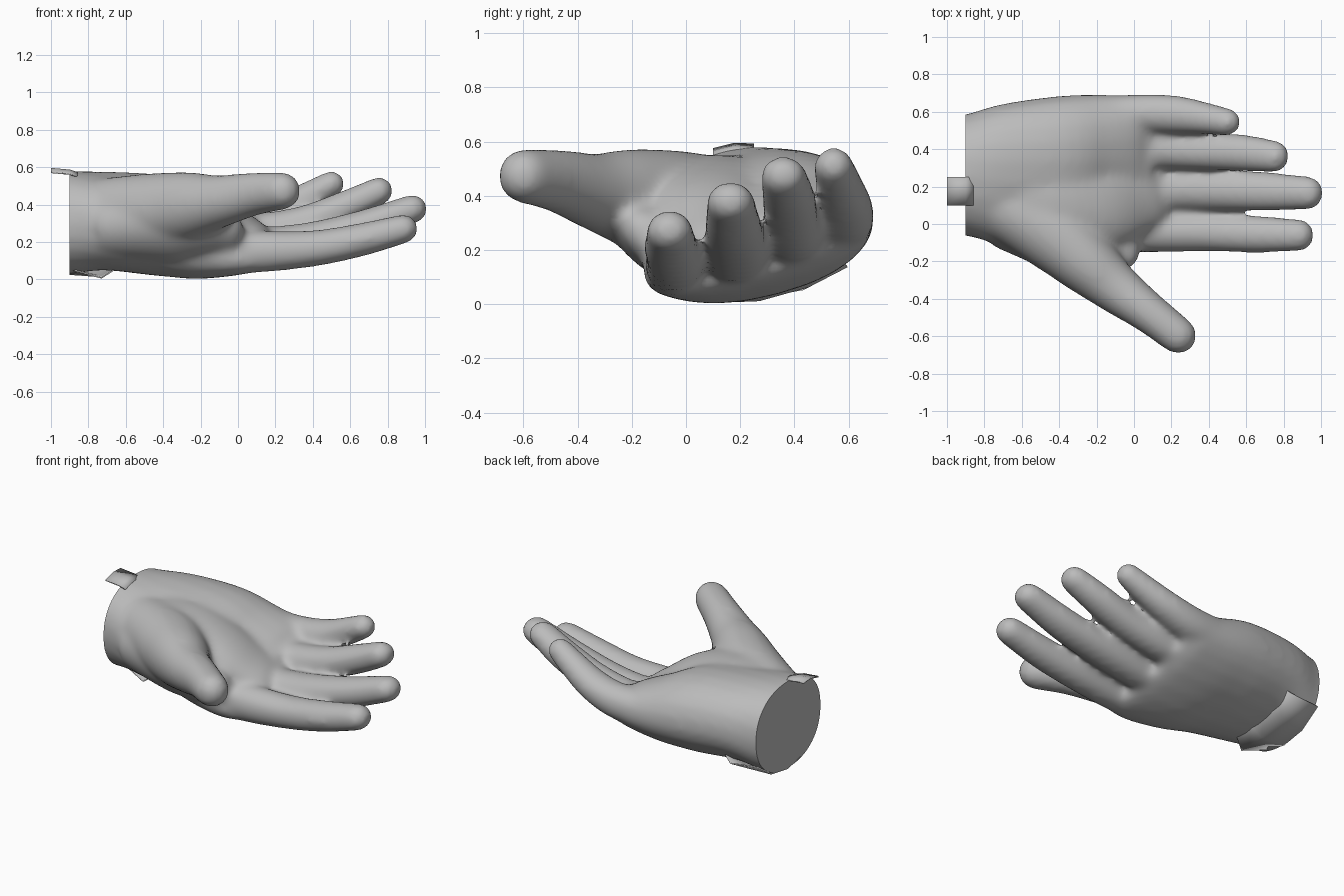
import bpy, bmesh, math
from mathutils import Vector, Matrix

old = bpy.data.objects.get("Cube")
if old:
    bpy.data.objects.remove(old, do_unlink=True)

skin = bpy.data.materials.new("plain grey")
skin.use_nodes = True
GREY = (0.5, 0.5, 0.5, 1)
skin.diffuse_color = GREY
skin.node_tree.nodes["Principled BSDF"].inputs["Base Color"].default_value = GREY

SIDES = 24


def catmull(rows, steps=4):
    """Smoothly resample rows of numbers."""
    rows = [Vector(r) for r in rows]
    pts = [rows[0] * 2 - rows[1]] + rows + [rows[-1] * 2 - rows[-2]]
    out = []
    for a, b, c, d in zip(pts, pts[1:], pts[2:], pts[3:]):
        for i in range(steps):
            t = i / steps
            out.append(0.5 * (2 * b + (c - a) * t + (2 * a - 5 * b + 4 * c - d) * t * t
                              + (3 * b - a - 3 * c + d) * t ** 3))
    return out + [rows[-1]]


def loft(bm, rows, power=1.0, tip=True):
    """Sweep an oval along rows of x, y, z, half width, half height, roll."""
    rows = catmull(rows)
    spine = [Vector(r[:3]) for r in rows]
    dims = [tuple(r[3:]) for r in rows]
    end = (spine[-1] - spine[-2]).normalized()
    if tip:
        base, (w, h, roll) = spine[-1].copy(), dims[-1]
        for k in range(1, 5):
            a = k * math.pi / 9
            spine.append(base + end * h * math.sin(a))
            dims.append((w * math.cos(a), h * math.cos(a), roll))
    rings = []
    for i, p in enumerate(spine):
        t = (spine[min(i + 1, len(spine) - 1)] - spine[max(i - 1, 0)]).normalized()
        w, h, roll = dims[i]
        side = Vector((0, 0, 1)).cross(t).normalized()
        up = t.cross(side)
        turn = Matrix.Rotation(roll, 3, t)
        side, up = turn @ side, turn @ up
        ring = []
        for j in range(SIDES):
            a = 2 * math.pi * j / SIDES
            c, s = math.cos(a), math.sin(a)
            u = math.copysign(abs(c) ** power, c) * w
            v = math.copysign(abs(s) ** power, s) * h
            ring.append(bm.verts.new(p + side * u + up * v))
        rings.append(ring)
    for r0, r1 in zip(rings, rings[1:]):
        for j in range(SIDES):
            k = (j + 1) % SIDES
            bm.faces.new((r0[j], r0[k], r1[k], r1[j]))
    bm.faces.new(rings[0][::-1])
    bm.faces.new(rings[-1])


bm = bmesh.new()
# Palm and wrist, running from the arm to the knuckles
loft(bm, [(-1.05, .255, .305, .31, .277, 0), (-.9, .26, .305, .325, .277, 0),
          (-.7, .265, .312, .378, .258, .16), (-.4, .28, .285, .41, .255, .23),
          (-.2, .28, .237, .425, .212, .27), (0, .265, .21, .438, .152, .27),
          (.1, .265, .21, .415, .108, .27)], power=.9, tip=False)
# Flesh in the hollow of the palm
loft(bm, [(-.8, .2, .37, .25, .16, 0), (-.45, .14, .365, .3, .185, -.08),
          (-.2, .13, .33, .28, .155, -.15), (0, .17, .255, .23, .11, 0),
          (.1, .22, .215, .2, .08, .2)])
# Thumb with its pad
loft(bm, [(-.85, .17, .35, .17, .17, 0), (-.62, .06, .36, .19, .192, 0),
          (-.42, -.06, .37, .2, .2, 0), (-.25, -.21, .395, .17, .18, 0),
          (-.1, -.34, .417, .137, .142, 0), (.08, -.475, .455, .11, .117, 0),
          (.235, -.595, .473, .1, .102, 0)])
# Web between thumb and index finger
loft(bm, [(-.7, .05, .28, .18, .17, -.4), (-.35, -.06, .27, .23, .17, -.65),
          (-.2, -.1, .255, .23, .135, -.65), (-.06, -.1, .23, .165, .095, -.65)])
# Index, middle, ring and little finger
loft(bm, [(-.15, -.03, .15, .112, .122, 0), (.1, -.045, .147, .108, .113, 0),
          (.4, -.045, .165, .103, .098, 0), (.65, -.055, .21, .1, .09, 0),
          (.885, -.06, .27, .087, .079, 0)])
loft(bm, [(-.1, .18, .17, .11, .11, 0), (.15, .185, .18, .112, .102, 0),
          (.4, .185, .215, .112, .094, 0), (.68, .175, .285, .107, .09, 0),
          (.935, .165, .377, .09, .078, 0)])
loft(bm, [(-.1, .4, .25, .11, .11, 0), (.13, .4, .255, .106, .102, 0),
          (.36, .39, .305, .102, .092, 0), (.58, .38, .39, .1, .087, 0),
          (.755, .36, .473, .087, .076, 0)])
loft(bm, [(-.2, .57, .31, .11, .12, 0), (.05, .59, .32, .106, .107, 0),
          (.23, .585, .37, .102, .092, 0), (.38, .565, .443, .087, .082, 0),
          (.5, .545, .51, .075, .072, 0)])
bmesh.ops.recalc_face_normals(bm, faces=bm.faces)
me = bpy.data.meshes.new("hand")
bm.to_mesh(me)
bm.free()
hand = bpy.data.objects.new("hand", me)
bpy.context.collection.objects.link(hand)

# Merge the parts into one soft skin
mod = hand.modifiers.new("merge", 'REMESH')
mod.mode = 'VOXEL'
mod.voxel_size = .017
mod = hand.modifiers.new("soften", 'SMOOTH')
mod.factor = .5
mod.iterations = 22
dg = bpy.context.evaluated_depsgraph_get()
merged = bpy.data.meshes.new_from_object(hand.evaluated_get(dg))
hand.modifiers.clear()

# Cut the wrist off flat
bm = bmesh.new()
bm.from_mesh(merged)
bmesh.ops.bisect_plane(bm, geom=bm.verts[:] + bm.edges[:] + bm.faces[:], dist=1e-5,
                       plane_co=(-.9, 0, 0), plane_no=(-1, 0, 0), clear_outer=True)
bmesh.ops.holes_fill(bm, edges=[e for e in bm.edges if e.is_boundary], sides=0)
bm.to_mesh(merged)
bm.free()
hand.data = merged
merged.materials.clear()
merged.materials.append(skin)


def plate(name, rows, thick):
    """Thin sheet from equal rows of points."""
    bm = bmesh.new()
    grid = [[bm.verts.new(p) for p in row] for row in rows]
    for a, b in zip(grid, grid[1:]):
        for i in range(len(a) - 1):
            bm.faces.new((a[i], a[i + 1], b[i + 1], b[i]))
    bmesh.ops.recalc_face_normals(bm, faces=bm.faces)
    me = bpy.data.meshes.new(name)
    bm.to_mesh(me)
    bm.free()
    me.materials.append(skin)
    ob = bpy.data.objects.new(name, me)
    bpy.context.collection.objects.link(ob)
    mod = ob.modifiers.new("thickness", 'SOLIDIFY')
    mod.thickness = thick
    mod.offset = 0
    return ob


# Short tab over the wrist and flared flap under it
tab = plate("upper_wrist_tab", [[(x, .1, z - .02), (x, .18, z), (x, .25, z - .003)]
                                for x, z in ((-1, .592), (-.9, .583), (-.86, .57))], .008)
flap = plate("lower_wrist_flap", [
    [(-.9, .14, .055), (-.9, .27, .028), (-.9, .43, .055), (-.9, .57, .15)],
    [(-.73, .09, .008), (-.73, .27, .015), (-.73, .45, .065), (-.73, .595, .14)],
    [(-.62, .16, .08), (-.62, .27, .08), (-.62, .42, .12), (-.62, .54, .2)]], .008)

bpy.ops.object.select_all(action='DESELECT')
for ob in (hand, tab, flap):
    ob.select_set(True)
bpy.context.view_layer.objects.active = hand
bpy.ops.object.shade_smooth_by_angle(angle=math.radians(50))
